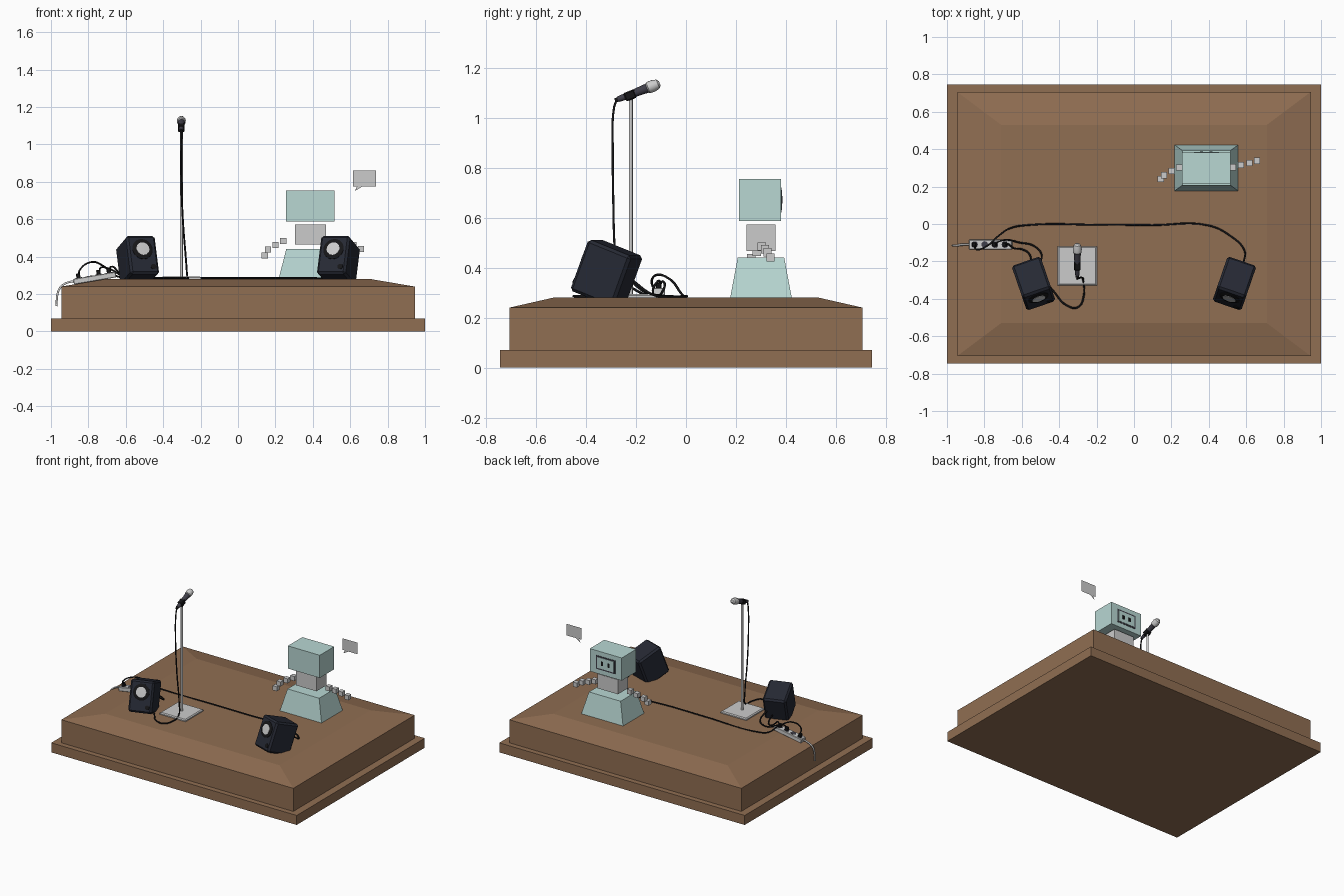
import bpy, bmesh
from math import cos, sin, pi, radians
from mathutils import Matrix, Vector, Euler

if "Cube" in bpy.data.objects:
    bpy.data.objects.remove(bpy.data.objects["Cube"])


def material(name, rgb):
    m = bpy.data.materials.new(name)
    m.diffuse_color = (*rgb, 1)
    m.use_nodes = True
    m.node_tree.nodes["Principled BSDF"].inputs["Base Color"].default_value = m.diffuse_color
    return m


WOOD = material("wood", (0.28, 0.156, 0.085))
MINT = material("mint", (0.48, 0.68, 0.65))
CABINET = material("cabinet", (0.019, 0.022, 0.034))
BLACK = material("black", (0.008, 0.008, 0.009))
DARK = material("dark_metal", (0.05, 0.048, 0.065))


def mesh_object(name, verts, faces, mat=None, matrix=None):
    me = bpy.data.meshes.new(name)
    me.from_pydata(verts, [], faces)
    bm = bmesh.new()
    bm.from_mesh(me)
    bmesh.ops.recalc_face_normals(bm, faces=bm.faces)
    bm.to_mesh(me)
    bm.free()
    ob = bpy.data.objects.new(name, me)
    bpy.context.collection.objects.link(ob)
    if mat:
        me.materials.append(mat)
    if matrix:
        ob.matrix_world = matrix
    return ob


def loft(name, rings, mat=None, matrix=None):
    """Skin equal-length rings of points and cap both ends."""
    n = len(rings[0])
    verts = [p for r in rings for p in r]
    faces = [(k * n + i, k * n + (i + 1) % n, (k + 1) * n + (i + 1) % n, (k + 1) * n + i)
             for k in range(len(rings) - 1) for i in range(n)]
    faces += [tuple(range(n)), tuple(range(len(verts) - n, len(verts)))]
    return mesh_object(name, verts, faces, mat, matrix)


def stepped(name, steps, mat=None, matrix=None):
    """Rectangular stack from (half x, half y, z) steps."""
    return loft(name, [[(-x, -y, z), (x, -y, z), (x, y, z), (-x, y, z)] for x, y, z in steps], mat, matrix)


def box(name, size, matrix, mat=None, bevel=0):
    x, y, z = (s / 2 for s in size)
    ob = stepped(name, [(x, y, -z), (x, y, z)], mat, matrix)
    if bevel:
        b = ob.modifiers.new("bevel", 'BEVEL')
        b.width, b.segments = bevel, 1
    return ob


def lathe(name, profile, matrix, mat=None, n=16):
    """Spin (radius, z) points about local z."""
    ob = loft(name, [[(r * cos(2 * pi * i / n), r * sin(2 * pi * i / n), z) for i in range(n)]
                     for r, z in profile], mat, matrix)
    bpy.ops.object.select_all(action='DESELECT')
    bpy.context.view_layer.objects.active = ob
    ob.select_set(True)
    bpy.ops.object.shade_smooth_by_angle(angle=radians(35))
    return ob


def cable(name, points, mat=BLACK, r=0.005):
    cu = bpy.data.curves.new(name, 'CURVE')
    cu.dimensions = '3D'
    cu.bevel_depth, cu.bevel_resolution, cu.resolution_u = r, 1, 6
    cu.use_fill_caps = True
    s = cu.splines.new('BEZIER')
    s.bezier_points.add(len(points) - 1)
    for b, p in zip(s.bezier_points, points):
        b.co = p
        b.handle_left_type = b.handle_right_type = 'AUTO'
    if mat:
        cu.materials.append(mat)
    ob = bpy.data.objects.new(name, cu)
    bpy.context.collection.objects.link(ob)


def at(x, y, z, rx=0, ry=0, rz=0):
    return Matrix.Translation((x, y, z)) @ Euler((radians(rx), radians(ry), radians(rz))).to_matrix().to_4x4()


# Stage
stepped("stage_plinth", [(1, .745, 0), (1, .745, .07)], WOOD)
stepped("stage_deck", [(.945, .706, .07), (.945, .706, .24), (.71, .53, .28)], WOOD)

# Robot: floating skirt, torso and head
RX, RY = .387, .3
stepped("robot_skirt", [(.17, .123, .28), (.129, .093, .44)], MINT, at(RX, RY, 0))
box("robot_torso", (.165, .116, .107), at(RX, RY, .519))
box("robot_head", (.26, .168, .167), at(RX, RY - .003, .671), MINT)

# Robot face on the back side
FY = RY + .081
box("face_frame", (.155, .004, .1), at(RX, FY, .671), DARK)
box("face_screen", (.135, .006, .08), at(RX, FY + .001, .671), MINT)
for s in (-1, 1):
    box("eye", (.016, .006, .03), at(RX + s * .026, FY + .003, .671), BLACK)

# Robot arms made of loose cubes
ARMS = [(.143, .24, .406), (.16, .261, .438), (.2, .283, .463), (.242, .302, .484),
        (.53, .303, .484), (.572, .316, .473), (.617, .326, .461), (.658, .338, .44)]
for p in ARMS:
    box("arm_cube", (.033, .033, .033), at(*p))

# Flat speech bubble
bubble = [(.615, .86), (.738, .86), (.738, .775), (.665, .775), (.623, .75), (.637, .775), (.615, .775)]
mesh_object("speech_bubble", [(x, .335, z) for x, z in bubble], [tuple(range(7))])

# Stage monitors, tilted back and turned inward
W, D, H = .163, .195, .22
for side, label in ((-1, "left"), (1, "right")):
    m = at(side * .537, -.318, .377, -21, 0, -side * 19)
    box(label + "_speaker_cabinet", (W, D, H), m, CABINET, .012)
    front = m @ at(0, -D / 2, 0, 90)
    up = front @ Matrix.Translation((0, .03, 0))
    lathe(label + "_driver_ring", [(.057, -.004), (.057, .003), (.05, .007), (.036, .007)], up, BLACK, 24)
    lathe(label + "_driver_cone", [(.036, .004), (.036, .0085), (.015, .0095)], up, None, 24)
    lathe(label + "_bass_port", [(.015, -.003), (.015, .004), (.01, .005)],
          front @ Matrix.Translation((.05, -.07, 0)), BLACK)

# Microphone stand
MX, MY = -.303, -.224
stepped("mic_stand_base", [(.105, .105, .28), (.105, .105, .288), (.098, .098, .294)], None, at(MX, MY, 0))
lathe("mic_stand_pole", [(.008, .29), (.008, 1.085)], at(MX, MY + .003, 0))
mic = at(MX, -.273, 1.073, -69)
lathe("mic_handle", [(.011, 0), (.012, .01), (.019, .125)], mic, DARK)
lathe("mic_grille", [(.019, .125), (.023, .13), (.024, .152), (.019, .172), (.009, .18)], mic)
box("mic_clip", (.036, .045, .036), at(MX, MY, 1.089, 21), BLACK, .005)
lathe("mic_plug", [(.009, -.012), (.009, .002)], mic, BLACK)

# Power strip resting on the slope
strip = at(-.766, -.11, .285, 0, -9.7)
box("power_strip", (.23, .052, .03), strip, None, .003)
for x in (-.085, -.03, .025, .08):
    lathe("socket", [(.018, .012), (.018, .017)], strip @ Matrix.Translation((x, 0, 0)), DARK, 12)
for x in (-.085, .025, .08):
    box("plug", (.022, .022, .028), strip @ Matrix.Translation((x, 0, .026)), BLACK, .003)
cable("mains_cord", [(-.875, -.11, .268), (-.91, -.11, .262), (-.95, -.115, .235),
                     (-.965, -.115, .2), (-.97, -.115, .135)], None, .006)

# Cables
cable("right_speaker_cable", [(-.85, -.11, .3), (-.845, -.135, .33), (-.79, -.12, .37), (-.72, -.06, .35),
                              (-.66, -.022, .3), (-.57, -.006, .285), (-.2, -.004, .285), (.1, -.006, .285),
                              (.4, -.008, .285), (.51, -.06, .285), (.59, -.14, .295), (.585, -.21, .345)])
cable("left_speaker_cable", [(-.74, -.11, .31), (-.735, -.1, .34), (-.69, -.085, .335), (-.61, -.1, .295),
                             (-.54, -.115, .29), (-.495, -.16, .3), (-.51, -.22, .345)])
cable("mic_cable", [(MX, -.278, 1.07), (MX, -.288, 1.04), (-.304, -.293, .85), (-.295, -.29, .6),
                    (-.278, -.288, .38), (-.272, -.3, .3), (-.268, -.38, .286), (-.3, -.445, .286),
                    (-.36, -.435, .286), (-.43, -.36, .286), (-.48, -.3, .286)])
cable("amp_cable", [(-.685, -.11, .32), (-.68, -.105, .345), (-.64, -.13, .32), (-.6, -.135, .29),
                    (-.56, -.16, .29), (-.55, -.22, .32)])
